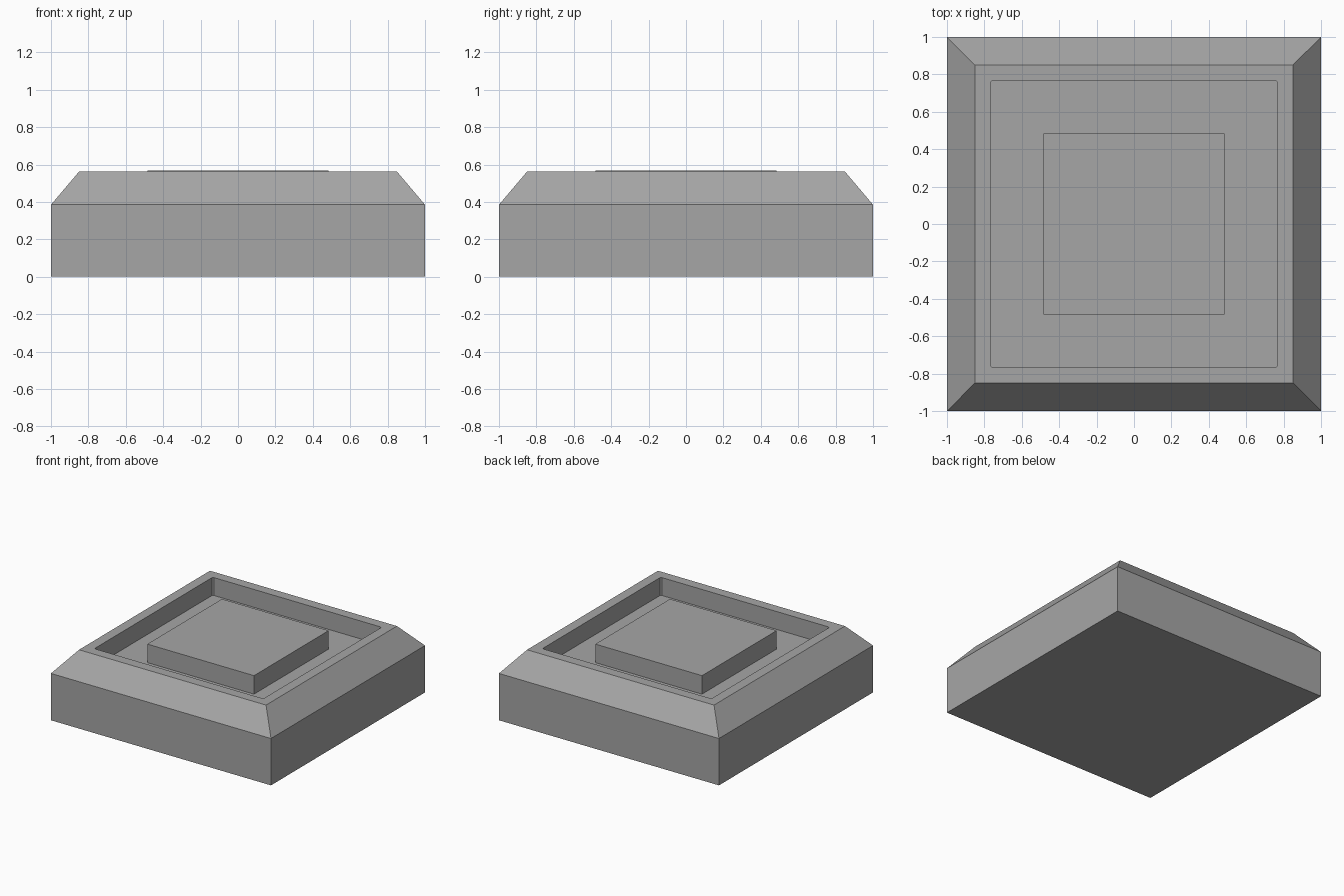
import bpy
import bmesh

cube = bpy.data.objects.get("Cube")
if cube:
    bpy.data.objects.remove(cube, do_unlink=True)

grey = bpy.data.materials.new("stone grey")
grey.use_nodes = True
colour = (0.38, 0.38, 0.38, 1)
grey.diffuse_color = colour
grey.node_tree.nodes["Principled BSDF"].inputs["Base Color"].default_value = colour

FLOOR, RIM, RECESS, CHAMFER = 0.415, 0.562, 0.768, 0.01


def ring(bm, half, z, cut=0.0):
    """Square loop with two vertices per corner, so corners may be chamfered."""
    inner = half - cut
    pts = []
    for sx, sy in ((1, 1), (-1, 1), (-1, -1), (1, -1)):
        pair = [(sx * half, sy * inner, z), (sx * inner, sy * half, z)]
        pts += pair if sx == sy else pair[::-1]
    return [bm.verts.new(p) for p in pts]


def stacked_squares(name, levels):
    """Join square loops from bottom to top and cap both ends."""
    bm = bmesh.new()
    rings = [ring(bm, *level) for level in levels]
    bm.faces.new(rings[0][::-1])
    for low, high in zip(rings, rings[1:]):
        for i in range(8):
            j = (i + 1) % 8
            bm.faces.new((low[i], low[j], high[j], high[i]))
    bm.faces.new(rings[-1])
    bmesh.ops.remove_doubles(bm, verts=bm.verts, dist=0.0001)
    bmesh.ops.recalc_face_normals(bm, faces=bm.faces)
    mesh = bpy.data.meshes.new(name)
    bm.to_mesh(mesh)
    bm.free()
    mesh.materials.append(grey)
    obj = bpy.data.objects.new(name, mesh)
    bpy.context.collection.objects.link(obj)
    return obj


# Body: straight walls, sloped shoulder, flat rim, recessed floor
stacked_squares("tray_body", [
    (1.0, 0.0),
    (1.0, 0.385),
    (0.85, RIM),
    (RECESS, RIM, CHAMFER),
    (RECESS, FLOOR, CHAMFER),
])

# Raised square slab standing on the floor of the recess
stacked_squares("centre_slab", [(0.485, FLOOR), (0.485, 0.567)])
